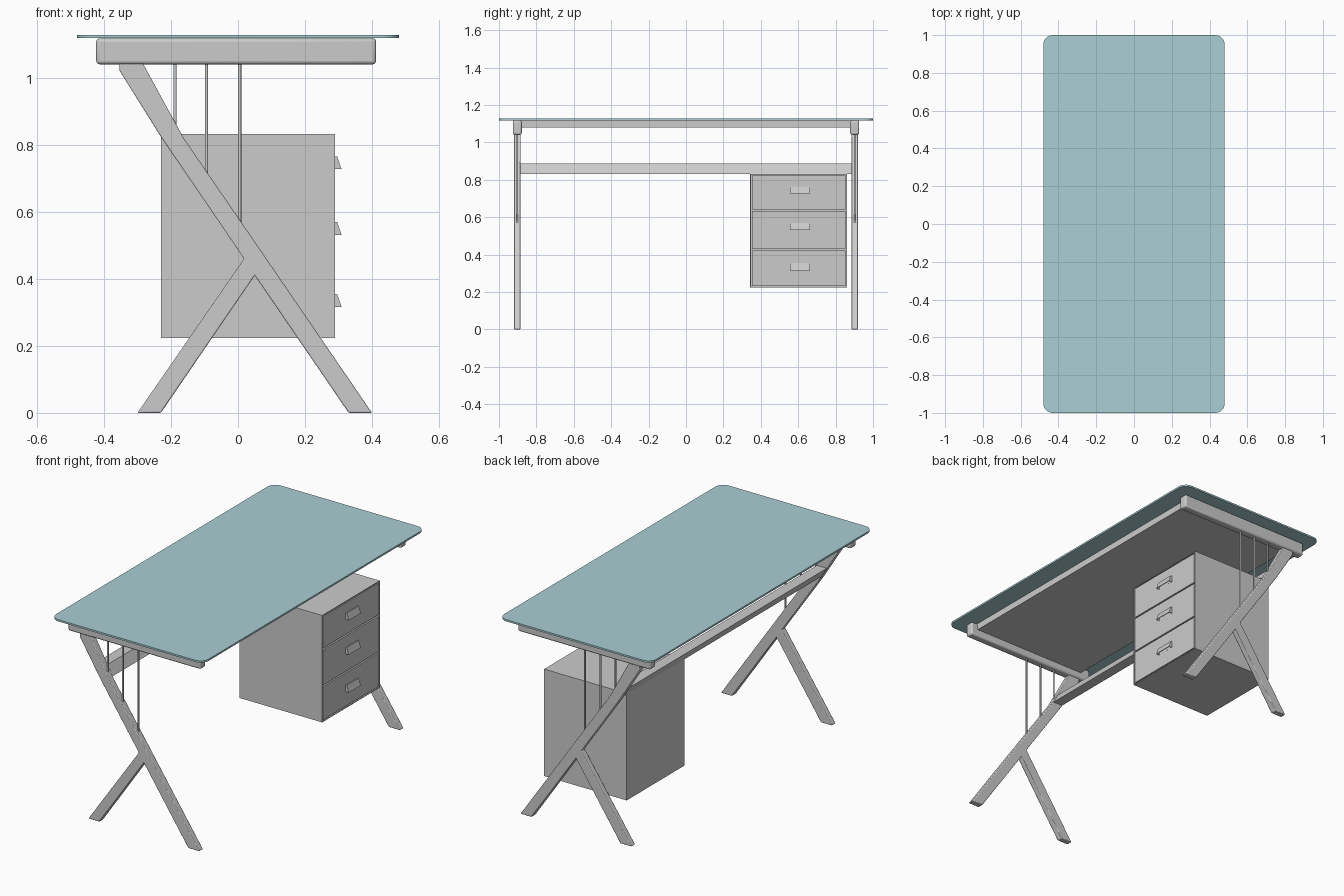
import bpy, bmesh, math
from mathutils import Vector

if "Cube" in bpy.data.objects:
    bpy.data.objects.remove(bpy.data.objects["Cube"])


def finish(name, bm, bevel=0, segments=2):
    bmesh.ops.recalc_face_normals(bm, faces=bm.faces)
    mesh = bpy.data.meshes.new(name)
    bm.to_mesh(mesh)
    bm.free()
    ob = bpy.data.objects.new(name, mesh)
    bpy.context.collection.objects.link(ob)
    if bevel:
        mod = ob.modifiers.new("bevel", 'BEVEL')
        mod.width, mod.segments, mod.limit_method = bevel, segments, 'ANGLE'
        bpy.ops.object.select_all(action='DESELECT')
        ob.select_set(True)
        bpy.context.view_layer.objects.active = ob
        bpy.ops.object.shade_smooth_by_angle(angle=math.radians(35))
    return ob


def prism_bm(profile, y0, y1):
    """Extrude an (x, z) outline along y."""
    bm = bmesh.new()
    face = bm.faces.new([bm.verts.new((x, y0, z)) for x, z in profile])
    out = bmesh.ops.extrude_face_region(bm, geom=[face])["geom"]
    verts = [g for g in out if isinstance(g, bmesh.types.BMVert)]
    bmesh.ops.translate(bm, verts=verts, vec=(0, y1 - y0, 0))
    bmesh.ops.recalc_face_normals(bm, faces=bm.faces)
    return bm


def box_bm(x0, x1, y0, y1, z0, z1):
    return prism_bm([(x0, z0), (x1, z0), (x1, z1), (x0, z1)], y0, y1)


def recess(bm, direction, rim, offset):
    """Inset the face pointing in a direction and push it inward."""
    bm.normal_update()
    face = max(bm.faces, key=lambda f: f.normal.dot(Vector(direction)))
    bmesh.ops.inset_individual(bm, faces=[face], thickness=rim)
    out = bmesh.ops.extrude_face_region(bm, geom=[face])["geom"]
    verts = [g for g in out if isinstance(g, bmesh.types.BMVert)]
    bmesh.ops.delete(bm, geom=[face], context='FACES_ONLY')
    bmesh.ops.translate(bm, verts=verts, vec=offset)


# Glass top with rounded corners
glass = bpy.data.materials.new("glass")
glass.diffuse_color = (0.40, 0.62, 0.66, 1)
glass.use_nodes = True
glass.node_tree.nodes["Principled BSDF"].inputs["Base Color"].default_value = glass.diffuse_color
bm = box_bm(-0.48, 0.48, -1, 1, 1.118, 1.128)
corners = [e for e in bm.edges if abs(e.verts[0].co.z - e.verts[1].co.z) > 0.005]
bmesh.ops.bevel(bm, geom=corners, offset=0.05, segments=8, profile=0.5, affect='EDGES')
finish("glass_top", bm).data.materials.append(glass)

# Panel below the glass
finish("under_panel", box_bm(-0.36, 0.37, -0.885, 0.885, 1.08, 1.1175))

# Y-shaped legs, top bars and thin support rods on both ends
leg = [(0.33, 0), (0.40, 0), (-0.162, 0.82), (-0.285, 1.045), (-0.355, 1.045),
       (-0.353, 1.02), (-0.228, 0.82), (0.018, 0.46), (-0.30, 0), (-0.23, 0), (0.05, 0.41)]
rods = [(-0.188, 0.85), (-0.094, 0.71), (0.005, 0.57)]
for side, s in (("left", -1), ("right", 1)):
    c = 0.902 * s
    finish(side + "_leg", prism_bm(leg, c - 0.018, c + 0.018), 0.004)
    finish(side + "_top_bar", box_bm(-0.423, 0.412, c - 0.024, c + 0.024, 1.04, 1.117), 0.01, 3)
    for i, (x, z) in enumerate(rods):
        bm = bmesh.new()
        bmesh.ops.create_cone(bm, cap_ends=True, segments=12, radius1=0.005,
                              radius2=0.005, depth=1.05 - z)
        bmesh.ops.translate(bm, verts=bm.verts, vec=(x, c, (1.05 + z) / 2))
        rod = finish(f"{side}_rod_{i + 1}", bm)
        for p in rod.data.polygons:
            p.use_smooth = len(p.vertices) == 4

# Cross beam following the lean of the legs
finish("cross_beam", prism_bm([(-0.232, 0.83), (-0.172, 0.83), (-0.205, 0.888), (-0.268, 0.888)],
                              -0.89, 0.89))

# Drawer cabinet with a recessed front
bm = box_bm(-0.23, 0.29, 0.343, 0.862, 0.223, 0.832)
recess(bm, (1, 0, 0), 0.006, (-0.02, 0, 0))
finish("drawer_cabinet", bm)

# Drawer fronts and hooded handles
for i, (z0, z1, h) in enumerate([(0.642, 0.822, 0.727), (0.431, 0.634, 0.531), (0.233, 0.423, 0.316)]):
    finish(f"drawer_front_{i + 1}", box_bm(0.268, 0.289, 0.353, 0.852, z0, z1))
    bm = prism_bm([(0.287, h), (0.309, h), (0.296, h + 0.038), (0.287, h + 0.038)], 0.556, 0.664)
    recess(bm, (0, 0, -1), 0.003, (-0.008, 0, 0.018))
    finish(f"drawer_handle_{i + 1}", bm)
